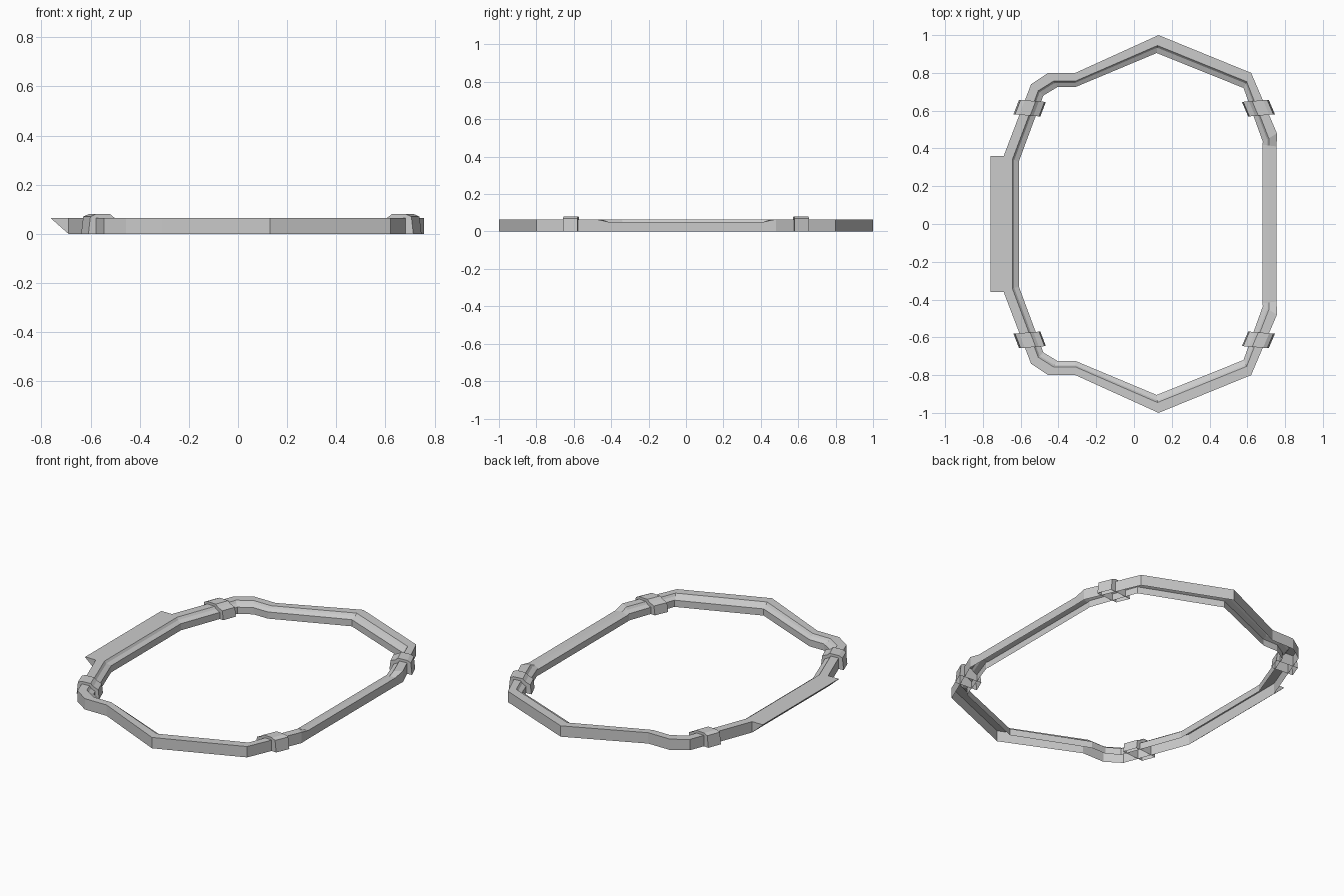
import bpy

if "Cube" in bpy.data.objects:
    bpy.data.objects.remove(bpy.data.objects["Cube"])

# section: (fraction from outer to inner edge, height)
FULL = [(0, 0), (0, .065), (.58, .065), (.70, .052), (1, .040), (1, 0)]
LOW = [(0, 0), (0, .050), (.53, .050), (.70, .045), (1, .038), (1, 0)]


def make(name, verts, faces, mirror=True):
    me = bpy.data.meshes.new(name)
    me.from_pydata(verts, [], faces)
    me.update()
    ob = bpy.data.objects.new(name, me)
    bpy.context.collection.objects.link(ob)
    if mirror:
        m = ob.modifiers.new("mirror", 'MIRROR')
        m.use_axis = (False, True, False)
        m.use_clip = True
    return ob


def loft(rows, caps=False):
    n = len(rows[0])
    verts = [v for r in rows for v in r]
    faces = [(i * n + j, i * n + j + 1, (i + 1) * n + j + 1, (i + 1) * n + j)
             for i in range(len(rows) - 1) for j in range(n - 1)]
    if caps:
        faces += [tuple(range(n))[::-1],
                  tuple(range((len(rows) - 1) * n, len(rows) * n))]
    return verts, faces


# ring frame: outer and inner corner of each mitre, right to left
stations = [
    ((.755, 0), (.68, 0), LOW),
    ((.755, .41), (.68, .42), LOW),
    ((.757, .48), (.682, .435), FULL),
    ((.62, .80), (.58, .72), FULL),
    ((.13, 1.0), (.12, .905), FULL),
    ((-.31, .80), (-.31, .725), FULL),
    ((-.455, .80), (-.405, .725), FULL),
    ((-.545, .74), (-.48, .68), FULL),
    ((-.69, .36), (-.61, .33), FULL),
    ((-.69, 0), (-.61, 0), FULL),
]
rows = [[(o[0] + (i[0] - o[0]) * f, o[1] + (i[1] - o[1]) * f, z) for f, z in sec]
        for o, i, sec in stations]
make("ring_frame", *loft(rows))

# slanted lip on the left side
lip = [[(-.69, y, 0), (-.76, y, .062), (-.76, y, .065), (-.69, y, .065)]
       for y in (.36, 0)]
v, f = loft(lip)
f.append((3, 2, 1, 0))
make("side_lip", v, f)

# clips straddling the four slanted sides: (offset inward from outer edge, height)
CLIP = [(-.030, 0), (-.022, .070), (0, .080), (.058, .080),
        (.075, .066), (.105, .054), (.112, 0)]


def clip(name, a, b, side):
    rows = []
    for y in (.575, .652):
        x = a[0] + (b[0] - a[0]) * (y - a[1]) / (b[1] - a[1])
        rows.append([(x - side * d, y + .08 * (d - .04) * -1, z) for d, z in CLIP])
    make(name, *loft(rows, True))


clip("right_clip", (.757, .48), (.62, .80), 1)
clip("left_clip", (-.69, .36), (-.545, .74), -1)

# consistent outward normals
import bmesh
for ob in bpy.data.objects:
    bm = bmesh.new()
    bm.from_mesh(ob.data)
    bmesh.ops.recalc_face_normals(bm, faces=bm.faces)
    bm.to_mesh(ob.data)
    bm.free()
